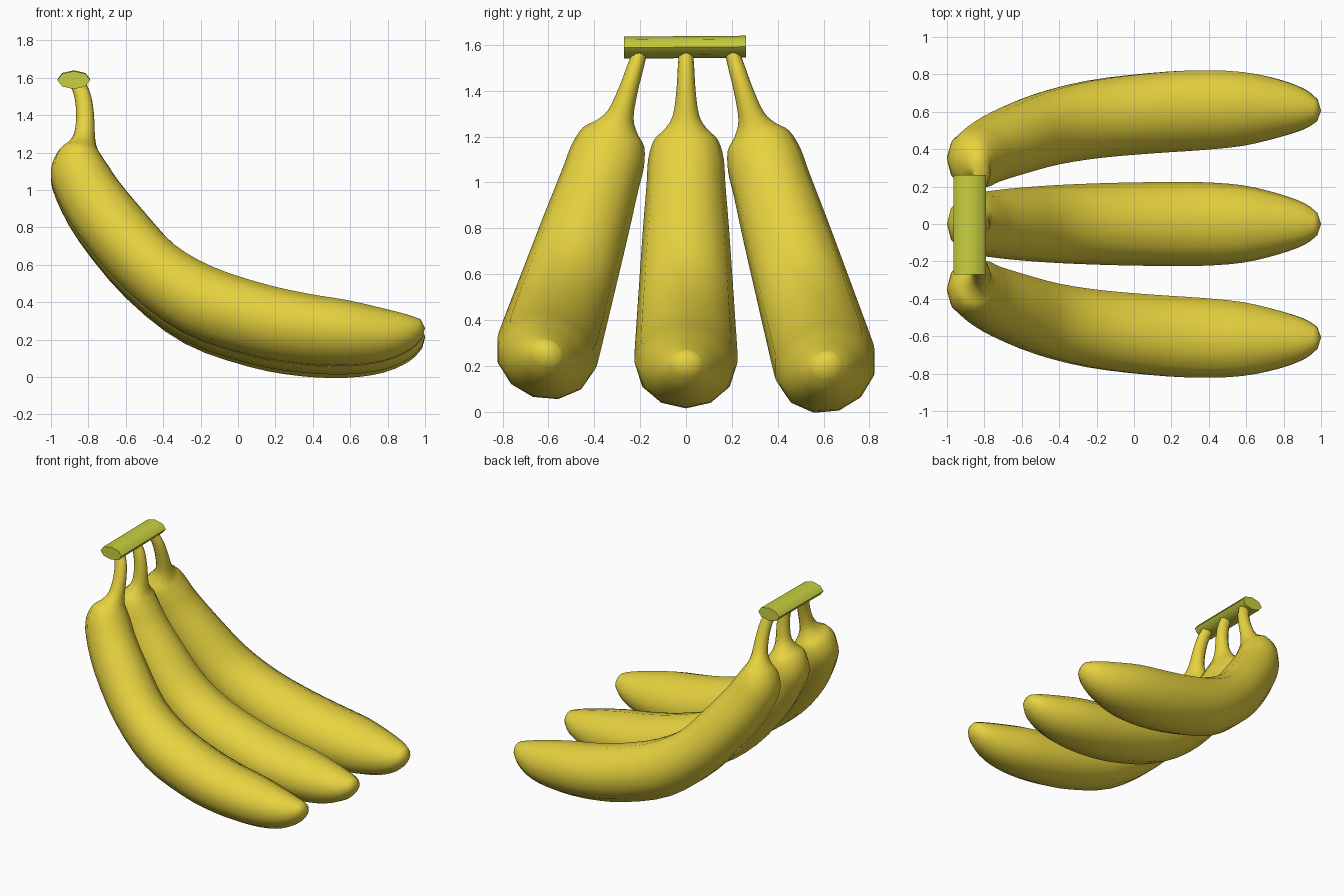
import bpy, bmesh, math
from mathutils import Vector

if "Cube" in bpy.data.objects:
    bpy.data.objects.remove(bpy.data.objects["Cube"])

def material(name, rgb):
    m = bpy.data.materials.new(name)
    m.diffuse_color = (*rgb, 1)
    m.use_nodes = True
    m.node_tree.nodes["Principled BSDF"].inputs["Base Color"].default_value = m.diffuse_color
    return m

yellow = material("banana_yellow", (0.80, 0.65, 0.05))
green = material("stem_green", (0.58, 0.63, 0.05))

# Side profile, stem to tip: outer x, z, inner x, z, half width in y
PROFILE = [
    (-0.905, 1.58, -0.815, 1.58, 0.030), (-0.875, 1.50, -0.785, 1.50, 0.036),
    (-0.865, 1.40, -0.770, 1.40, 0.042), (-0.875, 1.30, -0.765, 1.28, 0.058),
    (-0.910, 1.24, -0.755, 1.22, 0.095), (-0.965, 1.19, -0.735, 1.18, 0.140),
    (-1.000, 1.09, -0.690, 1.11, 0.165), (-0.975, 0.96, -0.630, 1.02, 0.172),
    (-0.850, 0.73, -0.500, 0.86, 0.188), (-0.600, 0.43, -0.330, 0.67, 0.205),
    (-0.300, 0.20, -0.120, 0.545, 0.217), (0.050, 0.075, 0.140, 0.455, 0.224),
    (0.330, 0.025, 0.370, 0.400, 0.224), (0.580, 0.015, 0.580, 0.365, 0.207),
    (0.780, 0.040, 0.760, 0.325, 0.163), (0.920, 0.100, 0.900, 0.290, 0.112),
    (0.985, 0.165, 0.975, 0.265, 0.060),
]
TIP = Vector((1.0, 0, 0.22))
SIDES, STEPS = 12, 3

def smooth_rows(rows):
    """Catmull-Rom interpolation of the profile rows."""
    rows = [Vector(r) for r in rows]
    out = []
    for i in range(len(rows) - 1):
        a, b, c, d = rows[max(i - 1, 0)], rows[i], rows[i + 1], rows[min(i + 2, len(rows) - 1)]
        for k in range(STEPS):
            t = k / STEPS
            out.append(0.5 * (2 * b + (c - a) * t + (2 * a - 5 * b + 4 * c - d) * t * t
                              + (3 * b - a - 3 * c + d) * t ** 3))
    return out + [rows[-1]]

def finish(name, bm, mat):
    bmesh.ops.recalc_face_normals(bm, faces=bm.faces)
    me = bpy.data.meshes.new(name)
    bm.to_mesh(me)
    bm.free()
    me.materials.append(mat)
    ob = bpy.data.objects.new(name, me)
    bpy.context.collection.objects.link(ob)
    bpy.context.view_layer.objects.active = ob
    ob.select_set(True)
    bpy.ops.object.shade_smooth_by_angle(angle=math.radians(50))
    ob.select_set(False)
    return ob

def banana(name, side, stretch):
    """One fruit, swung sideways about its stem top."""
    ang, top = math.radians(17.5) * side, 1.57

    def place(p):
        drop = top - p.z
        y = 0.2 * side + p.y * math.cos(ang) + drop * math.sin(ang)
        z = top - (drop * math.cos(ang) - p.y * math.sin(ang)) * stretch
        return (p.x, y, z)

    bm = bmesh.new()
    rings = []
    for lx, lz, ux, uz, ry in smooth_rows(PROFILE):
        c = Vector((lx + ux, 0, lz + uz)) / 2
        n = Vector((ux - lx, 0, uz - lz)) / 2
        ring = []
        for k in range(SIDES):
            a = 2 * math.pi * k / SIDES
            ring.append(bm.verts.new(place(c + n * math.cos(a) + Vector((0, ry * math.sin(a), 0)))))
        rings.append(ring)
    tip = bm.verts.new(place(TIP))
    for r, s in zip(rings, rings[1:]):
        for k in range(SIDES):
            j = (k + 1) % SIDES
            bm.faces.new((r[k], r[j], s[j], s[k]))
    for k in range(SIDES):
        bm.faces.new((rings[-1][k], rings[-1][(k + 1) % SIDES], tip))
    bm.faces.new(rings[0])
    finish(name, bm, yellow)

banana("front_banana", -1, 1.015)
banana("middle_banana", 0, 1.0)
banana("back_banana", 1, 1.055)

# Flattened green bar joining the stems
bm = bmesh.new()
ends = []
for y, z in ((-0.27, 1.588), (0.262, 1.592)):
    ends.append([bm.verts.new((-0.878 + 0.088 * math.cos(k * math.pi / 4), y,
                               z + 0.048 * math.sin(k * math.pi / 4))) for k in range(8)])
for k in range(8):
    j = (k + 1) % 8
    bm.faces.new((ends[0][k], ends[0][j], ends[1][j], ends[1][k]))
for e in ends:
    bm.faces.new(e)
finish("stem_bar", bm, green)
